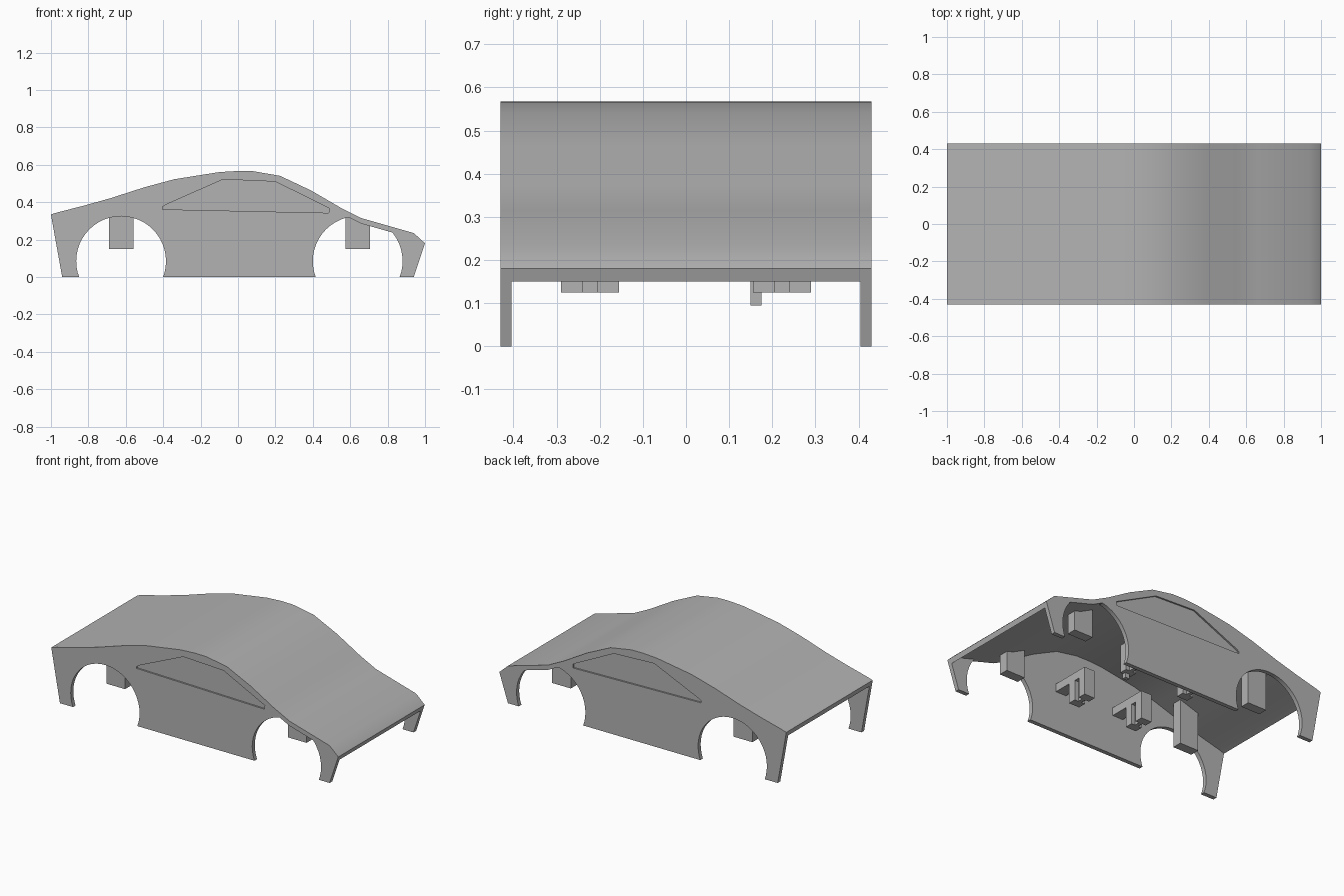
import bpy, bmesh, math

if "Cube" in bpy.data.objects:
    bpy.data.objects.remove(bpy.data.objects["Cube"], do_unlink=True)

GREY = (0.45, 0.45, 0.45, 1)
paint = bpy.data.materials.new("body grey")
paint.use_nodes = True
paint.diffuse_color = GREY
paint.node_tree.nodes["Principled BSDF"].inputs["Base Color"].default_value = GREY

HALF_W, WALL, ROOF = 0.43, 0.026, 0.03


def prism(name, outline, y0, y1):
    """Extrude an (x, z) outline from y0 to y1."""
    bm = bmesh.new()
    face = bm.faces.new([bm.verts.new((x, y0, z)) for x, z in outline])
    extruded = bmesh.ops.extrude_face_region(bm, geom=[face])["geom"]
    verts = [v for v in extruded if isinstance(v, bmesh.types.BMVert)]
    bmesh.ops.translate(bm, verts=verts, vec=(0, y1 - y0, 0))
    bmesh.ops.recalc_face_normals(bm, faces=bm.faces)
    mesh = bpy.data.meshes.new(name)
    bm.to_mesh(mesh)
    bm.free()
    mesh.materials.append(paint)
    obj = bpy.data.objects.new(name, mesh)
    bpy.context.collection.objects.link(obj)
    return obj


def box(name, x0, x1, y0, y1, z0, z1):
    return prism(name, [(x0, z0), (x1, z0), (x1, z1), (x0, z1)], y0, y1)


def activate(obj):
    bpy.ops.object.select_all(action="DESELECT")
    obj.select_set(True)
    bpy.context.view_layer.objects.active = obj


def cut(obj, cutter):
    activate(obj)
    mod = obj.modifiers.new("cut", "BOOLEAN")
    mod.operation, mod.solver, mod.object = "DIFFERENCE", "EXACT", cutter
    bpy.ops.object.modifier_apply(modifier=mod.name)
    bpy.data.objects.remove(cutter, do_unlink=True)


def smooth(obj):
    activate(obj)
    bpy.ops.object.shade_smooth_by_angle(angle=math.radians(30))


# Roof skin: one bent sheet running from tail to nose
top = [(-1, .335), (-.96, .347), (-.83, .38), (-.68, .422), (-.5, .48),
       (-.34, .523), (-.1, .561), (0, .567), (.08, .566), (.225, .541),
       (.39, .463), (.55, .37), (.66, .315), (.94, .235), (1, .18)]
under = [(x, z - ROOF) for x, z in top]
under[0] = (-.995, under[0][1])
under[-1] = (.99, under[-1][1])
roof = prism("roof_skin", top + under[::-1], -HALF_W, HALF_W)
smooth(roof)

# Side walls with wheel arches and a shallow window recess
window = [(-.405, .362), (-.405, .374), (-.385, .387), (-.08, .522),
          (.2, .51), (.488, .367), (.485, .343)]
ARCHES, ARCH_Z, ARCH_R, STEPS = (-.625, .64), .085, .24, 48
for side, label in ((-1, "right"), (1, "left")):
    outer, inner = side * HALF_W, side * (HALF_W - WALL)
    wall = prism(label + "_side_wall", under + [(.94, 0), (-.94, 0)], inner, outer)
    for cx in ARCHES:
        circle = [(cx + ARCH_R * math.cos(math.tau * i / STEPS),
                   ARCH_Z + ARCH_R * math.sin(math.tau * i / STEPS)) for i in range(STEPS)]
        cut(wall, prism("arch_cutter", circle, inner - side * .1, outer + side * .1))
    cut(wall, prism("window_cutter", window, outer - side * .01, outer + side * .05))
    smooth(wall)

    # Wheel mounts hanging from the roof
    prism(label + "_rear_wheel_mount",
          [(-.69, .15), (-.56, .15), (-.56, .44), (-.69, .4)], side * .265, side * .325)
    prism(label + "_front_wheel_mount",
          [(.575, .15), (.705, .15), (.705, .285), (.575, .34)], side * .265, side * .325)

    # Brackets reaching inward from the wall, each ending in an H-shaped foot
    for x1, place in ((.23, "front"), (-.184, "rear")):
        x0, name = x1 - .073, f"{label}_{place}_bracket"
        box(name + "_arm", x0, x1, side * .155, inner, .25, .3)
        box(name + "_inner_leg", x0, x1, side * .155, side * .205, .125, .25)
        box(name + "_outer_leg", x0, x1, side * .24, side * .29, .125, .25)
        box(name + "_web", x0 + .025, x1 - .025, side * .205, side * .24, .125, .25)

# Small tab under one bracket
box("bracket_tab", .18, .21, .15, .175, .095, .15)
